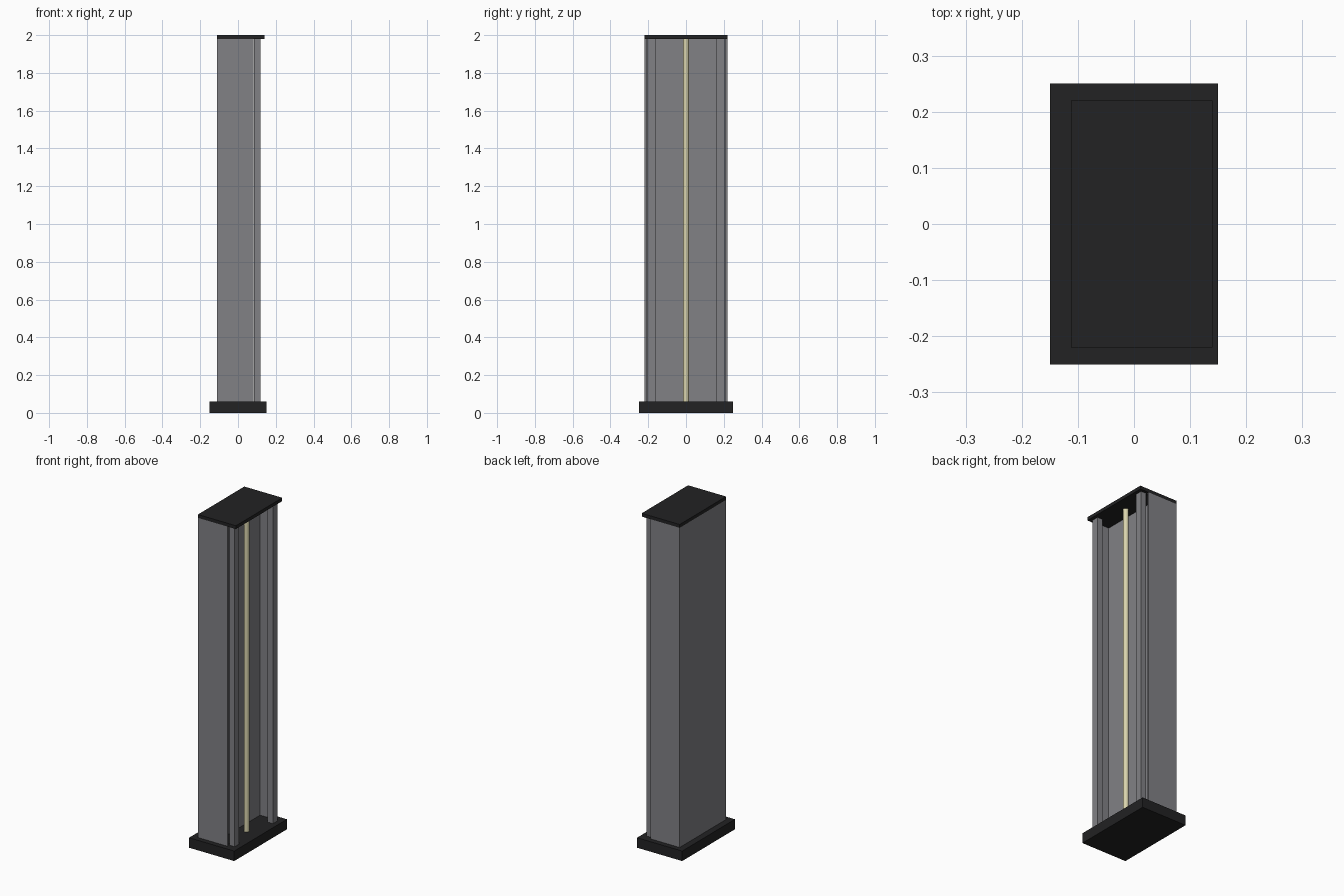
import bpy
import bmesh

if "Cube" in bpy.data.objects:
    bpy.data.objects.remove(bpy.data.objects["Cube"])


def material(name, rgb):
    m = bpy.data.materials.new(name)
    m.diffuse_color = (*rgb, 1)
    m.use_nodes = True
    m.node_tree.nodes["Principled BSDF"].inputs["Base Color"].default_value = m.diffuse_color
    return m


BLACK = material("black", (0.016, 0.016, 0.017))
METAL = material("grey_metal", (0.22, 0.22, 0.235))
GLOW = material("pale_yellow", (0.7, 0.66, 0.42))


def extrude(name, outline, z0, z1, mat):
    """Upright prism from an xy outline."""
    bm = bmesh.new()
    face = bm.faces.new([bm.verts.new((x, y, z0)) for x, y in outline])
    top = bmesh.ops.extrude_face_region(bm, geom=[face])["geom"]
    verts = [v for v in top if isinstance(v, bmesh.types.BMVert)]
    bmesh.ops.translate(bm, verts=verts, vec=(0, 0, z1 - z0))
    bmesh.ops.recalc_face_normals(bm, faces=bm.faces)
    mesh = bpy.data.meshes.new(name)
    bm.to_mesh(mesh)
    bm.free()
    mesh.materials.append(mat)
    ob = bpy.data.objects.new(name, mesh)
    bpy.context.collection.objects.link(ob)
    return ob


def rect(x0, x1, y0, y1):
    return [(x0, y0), (x1, y0), (x1, y1), (x0, y1)]


BOTTOM, TOP = 0.06, 1.98

# Plinth and lid
extrude("base_plinth", rect(-0.15, 0.15, -0.25, 0.25), 0, BOTTOM, BLACK)
extrude("top_cap", rect(-0.112, 0.14, -0.22, 0.22), TOP, 2.0, BLACK)

# Housing: thick back with thin side walls, open towards +x
extrude("housing", [(-0.112, -0.22), (0.083, -0.22), (0.083, -0.21), (0, -0.21),
                    (0, 0.21), (0.083, 0.21), (0.083, 0.22), (-0.112, 0.22)],
        BOTTOM, TOP, METAL)

# Pair of posts flanking the opening
for side, name in ((-1, "front_post"), (1, "back_post")):
    y0, y1 = sorted((side * 0.16, side * 0.203))
    extrude(name, rect(0.085, 0.12, y0, y1), BOTTOM, TOP, METAL)

# Light tube standing in the opening
bpy.ops.mesh.primitive_cylinder_add(vertices=24, radius=0.015, depth=TOP - BOTTOM,
                                    location=(0.057, 0, (TOP + BOTTOM) / 2))
tube = bpy.context.object
tube.name = "light_tube"
tube.data.materials.append(GLOW)
bpy.ops.object.shade_smooth_by_angle()
